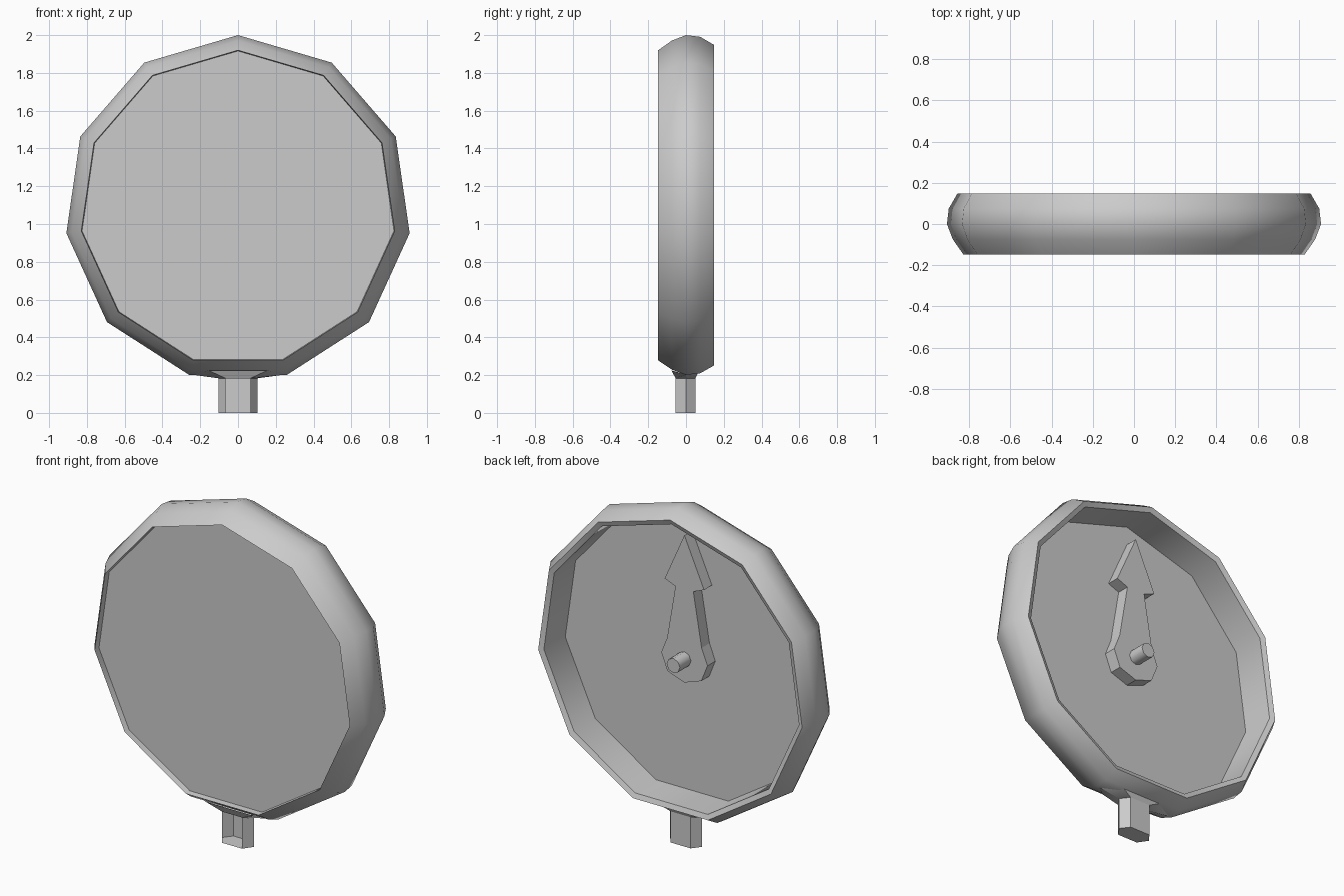
import bpy, bmesh
from math import sin, cos, pi, radians

if "Cube" in bpy.data.objects:
    bpy.data.objects.remove(bpy.data.objects["Cube"])

CZ = 1.082   # height of the dial centre


def make(name, bm, smooth=None):
    bmesh.ops.recalc_face_normals(bm, faces=bm.faces)
    me = bpy.data.meshes.new(name)
    bm.to_mesh(me)
    bm.free()
    ob = bpy.data.objects.new(name, me)
    bpy.context.collection.objects.link(ob)
    if smooth:
        bpy.ops.object.select_all(action='DESELECT')
        bpy.context.view_layer.objects.active = ob
        ob.select_set(True)
        bpy.ops.object.shade_smooth_by_angle(angle=radians(smooth))
    return ob


def loft(bm, loops, cap_start=True, cap_end=True, skip=()):
    """Bridge equal-length loops of points; skip omits side indices."""
    rings = [[bm.verts.new(p) for p in lp] for lp in loops]
    n = len(rings[0])
    for a, b in zip(rings, rings[1:]):
        for i in range(n):
            if i not in skip:
                j = (i + 1) % n
                bm.faces.new((a[i], a[j], b[j], b[i]))
    if cap_start:
        bm.faces.new(rings[0])
    if cap_end:
        bm.faces.new(rings[-1])


def ring(r, y, n=11):
    return [(r * sin(2 * pi * i / n), y, CZ + r * cos(2 * pi * i / n)) for i in range(n)]


# Round case: slightly recessed front, bulging side, thin rim, recessed dial at the back
profile = [(0.834, -0.112), (0.838, -0.147), (0.889, -0.075), (0.918, 0.0),
           (0.909, 0.075), (0.867, 0.147), (0.838, 0.135), (0.834, -0.058)]
bm = bmesh.new()
loft(bm, [ring(r, y) for r, y in profile])
make("case", bm, 40)

# Six-sided stem, open at the front, with a solid bottom
hexagon = [(-0.065, -0.055), (0.065, -0.055), (0.103, 0.0),
           (0.065, 0.05), (-0.065, 0.05), (-0.103, 0.0)]
bm = bmesh.new()
loft(bm, [[(x, y, z) for x, y in hexagon] for z in (0.0, 0.19)], cap_end=False, skip=(0,))
make("stem", bm)

# Shallow collar blending the case into the stem
bm = bmesh.new()
loft(bm, [[(x, y, 0.183) for x, y in hexagon],
          [(x * 2.4, y * 1.4, 0.203 + 0.4 * abs(y)) for x, y in hexagon]], cap_end=False)
make("collar", bm, 40)

# Arrow-shaped pointer on the dial, mirrored half outline
half = [(0.128, 0.44), (0.058, 0.412), (0.112, 0.095), (0.15, 0.0), (0.11, -0.1)]
outline = [(0, 0.727)] + half + [(0, -0.138)] + [(-x, z) for x, z in reversed(half)]
bm = bmesh.new()
loft(bm, [[(x, y, CZ + z) for x, z in outline] for y in (-0.059, 0.015)])
make("pointer", bm)

# Centre pin
bm = bmesh.new()
loft(bm, [ring(0.043, y, 8) for y in (0.0, 0.118)])
make("pin", bm, 50)
